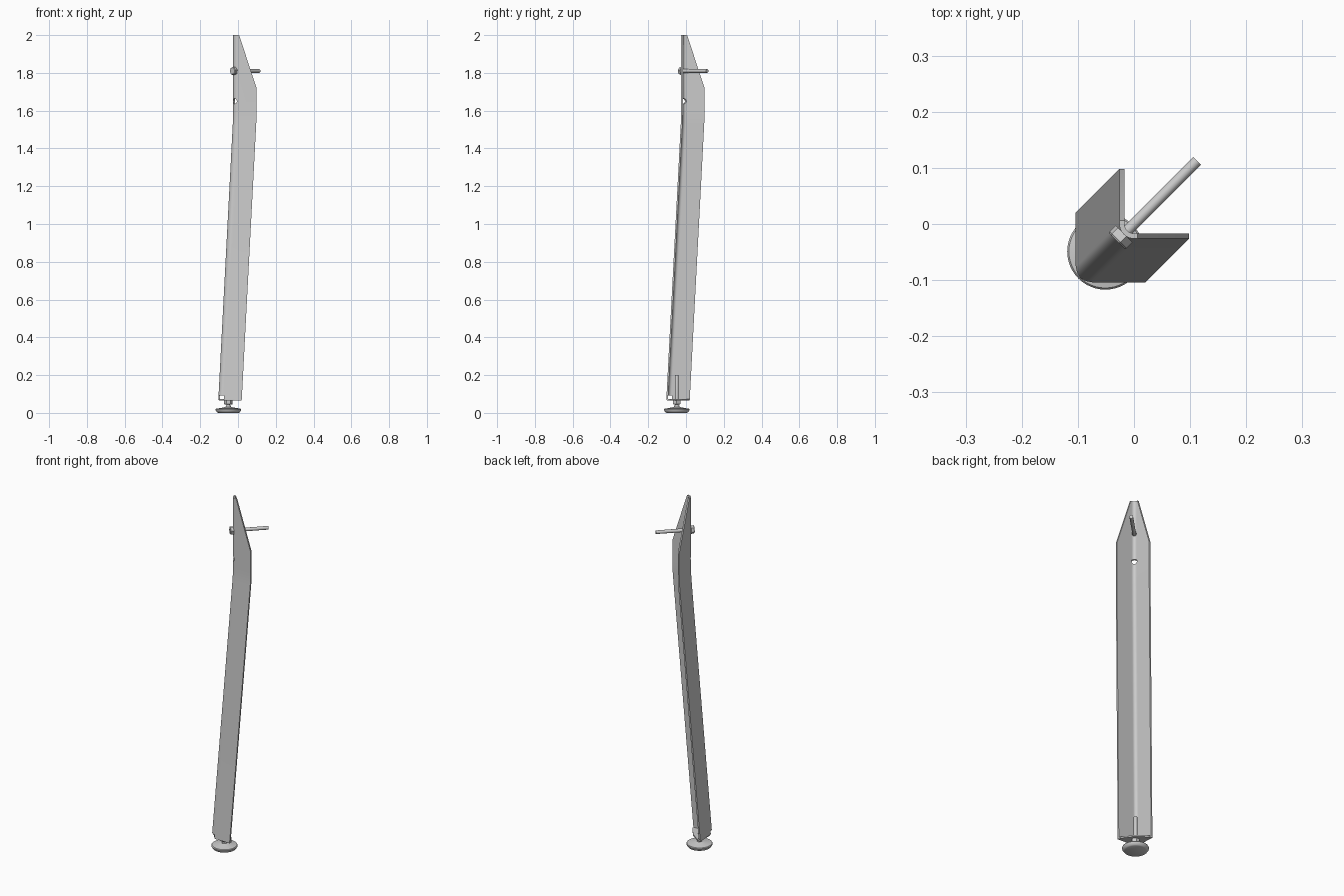
import bpy, bmesh, math
from mathutils import Vector, Matrix

if "Cube" in bpy.data.objects:
    bpy.data.objects.remove(bpy.data.objects["Cube"])


def make(name, bm, smooth=True):
    bmesh.ops.recalc_face_normals(bm, faces=bm.faces[:])
    me = bpy.data.meshes.new(name)
    bm.to_mesh(me)
    bm.free()
    ob = bpy.data.objects.new(name, me)
    bpy.context.collection.objects.link(ob)
    bpy.ops.object.select_all(action='DESELECT')
    ob.select_set(True)
    bpy.context.view_layer.objects.active = ob
    if smooth:
        bpy.ops.object.shade_smooth_by_angle(angle=math.radians(30))
    return ob


def lathe(name, prof, n, origin=(0, 0, 0), axis=(0, 0, 1), turn=0.0):
    """Closed solid from (radius, height) rings around an axis."""
    rot = Vector((0, 0, 1)).rotation_difference(Vector(axis)).to_matrix().to_4x4()
    mat = Matrix.Translation(origin) @ rot
    bm = bmesh.new()
    rings = []
    for r, h in prof:
        rings.append([bm.verts.new(mat @ Vector((
            r * math.cos(turn + 2 * math.pi * i / n),
            r * math.sin(turn + 2 * math.pi * i / n), h))) for i in range(n)])
    for a, b in zip(rings, rings[1:]):
        for i in range(n):
            j = (i + 1) % n
            bm.faces.new((a[i], a[j], b[j], b[i]))
    bm.faces.new(rings[0])
    bm.faces.new(rings[-1])
    return make(name, bm)


def prism(name, pts, z0, z1):
    bm = bmesh.new()
    f = bm.faces.new([bm.verts.new((x, y, z0)) for x, y in pts])
    ext = bmesh.ops.extrude_face_region(bm, geom=[f])['geom']
    bmesh.ops.translate(bm, vec=(0, 0, z1 - z0),
                        verts=[v for v in ext if isinstance(v, bmesh.types.BMVert)])
    return make(name, bm, False)


def lean(z):
    """Sideways shift of the section below the bend."""
    s = 0.0525
    if z > 1.60:
        return 0.0
    if z > 1.52:
        return -s * (1.60 - z) ** 2 / 0.16
    return -s * (1.56 - z)


# Bent angle-section leg with rounded corner and tapered top
RO, RI, TIP, STEP = 0.026, 0.017, 0.098, 0.006
cols = [((-RO, TIP), (-RI, TIP)), ((-RO, STEP), (-RI, STEP))]
for i in range(11):
    a = math.pi + math.pi / 2 * i / 10
    c, s = math.cos(a), math.sin(a)
    cols.append(((RO * c, RO * s), (RI * c, RI * s)))
cols += [((STEP, -RO), (STEP, -RI)), ((TIP, -RO), (TIP, -RI))]

bm = bmesh.new()
grid = []
for k, pair in enumerate(cols):
    tip = k in (0, len(cols) - 1)
    bot, top = (0.067, 1.72) if tip else (0.073, 2.0)
    zs = [bot, 1.52, 1.54, 1.56, 1.58, 1.60, top]
    grid.append([[bm.verts.new((x + lean(z), y + lean(z), z)) for z in zs]
                 for x, y in pair])
for a, b in zip(grid, grid[1:]):
    for side in (0, 1):
        for r in range(6):
            bm.faces.new((a[side][r], b[side][r], b[side][r + 1], a[side][r + 1]))
    for r in (0, 6):
        bm.faces.new((a[0][r], b[0][r], b[1][r], a[1][r]))
for g in (grid[0], grid[-1]):
    for r in range(6):
        bm.faces.new((g[0][r], g[1][r], g[1][r + 1], g[0][r + 1]))
leg = make("angle_leg", bm, False)

# Bolt holes and corner relief notch
D = Vector((1, 1, 0)).normalized()
cutters = [
    lathe("hole_cutter_low", [(0.014, -0.06), (0.014, 0.0)], 24, (0, 0, 1.65), D),
    lathe("hole_cutter_high", [(0.011, -0.06), (0.011, 0.0)], 24, (0, 0, 1.81), D),
    prism("notch_cutter", [(-0.13, -0.13), (-0.075, -0.13), (-0.075, -0.075),
                           (-0.13, -0.075)], 0.04, 0.092),
]
bpy.context.view_layer.objects.active = leg
for c in cutters:
    c.hide_render = True
    m = leg.modifiers.new("cut", 'BOOLEAN')
    m.operation, m.solver, m.object = 'DIFFERENCE', 'EXACT', c
    bpy.ops.object.modifier_apply(modifier=m.name)
for c in cutters:
    bpy.data.objects.remove(c)
bpy.ops.object.select_all(action='DESELECT')
leg.select_set(True)
bpy.context.view_layer.objects.active = leg
bpy.ops.object.shade_smooth_by_angle(angle=math.radians(30))

# Folded base plate between the flanges
half = [(-0.075, -0.1), (0.018, -0.1), (0.018, -0.085), (-0.022, -0.03)]
prism("base_plate", half + [(y, x) for x, y in reversed(half)], 0.066, 0.074)

# Fixing bolt through the corner
lathe("bolt_head", [(0.019, -0.043), (0.022, -0.040), (0.022, -0.025)], 6, (0, 0, 1.81), D)
lathe("bolt_shaft", [(0.0095, -0.03), (0.0095, 0.159)], 24, (0, 0, 1.81), D)

# Levelling foot: pad, threaded stem, lock nut
F = (-0.051, -0.049, 0)
lathe("foot_pad", [(0.054, 0), (0.060, 0.003), (0.067, 0.013), (0.068, 0.018),
                   (0.065, 0.022), (0.03, 0.028), (0.014, 0.032), (0.013, 0.04)], 48, F)
lathe("foot_stem", [(0.009, 0.03), (0.009, 0.198), (0.008, 0.2)], 24, F)
lathe("lock_nut", [(0.019, 0.044), (0.022, 0.047), (0.022, 0.066)], 6, F)
